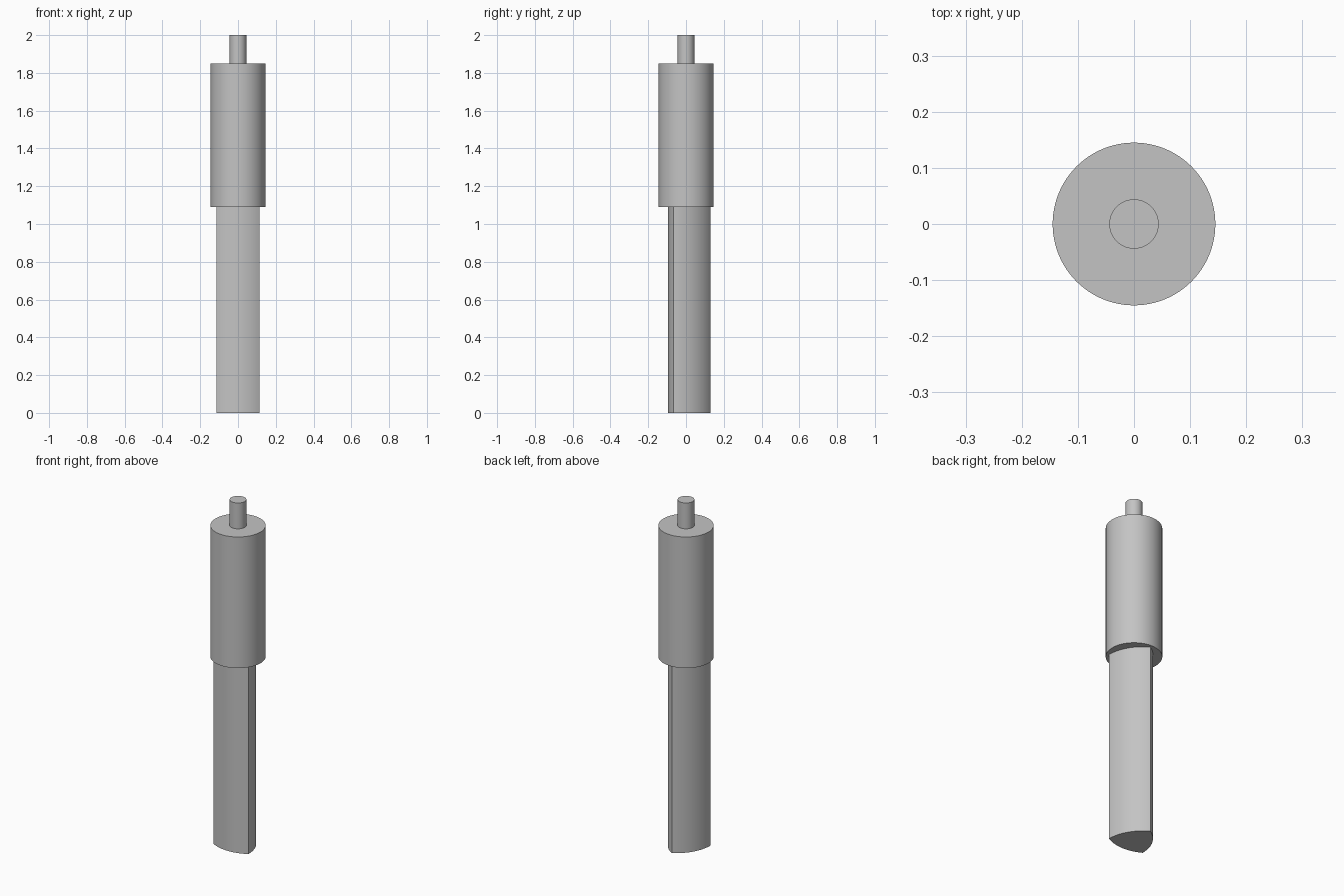
import bpy, bmesh, math
from mathutils import Vector

cube = bpy.data.objects.get("Cube")
if cube:
    bpy.data.objects.remove(cube, do_unlink=True)

# Single plain metal colour
metal = bpy.data.materials.new("grey_metal")
metal.use_nodes = True
colour = (0.55, 0.55, 0.55, 1)
metal.diffuse_color = colour
metal.node_tree.nodes["Principled BSDF"].inputs["Base Color"].default_value = colour


def circle(radius, steps=96):
    return [Vector((radius * math.cos(i * math.tau / steps),
                    radius * math.sin(i * math.tau / steps))) for i in range(steps)]


def rounded_triangle(radius, steps=24):
    """Constant-width triangle: each arc is centred on the opposite corner."""
    width = radius * math.sqrt(3)
    points = []
    for k in range(3):
        corner_angle = math.radians(90 + 120 * k)
        corner = radius * Vector((math.cos(corner_angle), math.sin(corner_angle)))
        for i in range(steps):
            a = corner_angle + math.pi - math.pi / 6 + math.pi / 3 * i / steps
            points.append(corner + width * Vector((math.cos(a), math.sin(a))))
    return points


def extrude_profile(name, points, bottom, top):
    bm = bmesh.new()
    base = bm.faces.new([bm.verts.new((p.x, p.y, bottom)) for p in points])
    result = bmesh.ops.extrude_face_region(bm, geom=[base], use_keep_orig=True)
    moved = [v for v in result["geom"] if isinstance(v, bmesh.types.BMVert)]
    bmesh.ops.translate(bm, vec=(0, 0, top - bottom), verts=moved)
    bmesh.ops.recalc_face_normals(bm, faces=bm.faces)
    mesh = bpy.data.meshes.new(name)
    bm.to_mesh(mesh)
    bm.free()
    mesh.materials.append(metal)
    obj = bpy.data.objects.new(name, mesh)
    bpy.context.collection.objects.link(obj)
    bpy.ops.object.select_all(action="DESELECT")
    obj.select_set(True)
    bpy.context.view_layer.objects.active = obj
    bpy.ops.object.shade_smooth_by_angle(angle=math.radians(30))
    return obj


# Three-sided shaft, round body and drive pin
extrude_profile("three_sided_shaft", rounded_triangle(0.13), 0, 1.09)
extrude_profile("round_body", circle(0.145), 1.09, 1.85)
extrude_profile("drive_pin", circle(0.044), 1.85, 2)
